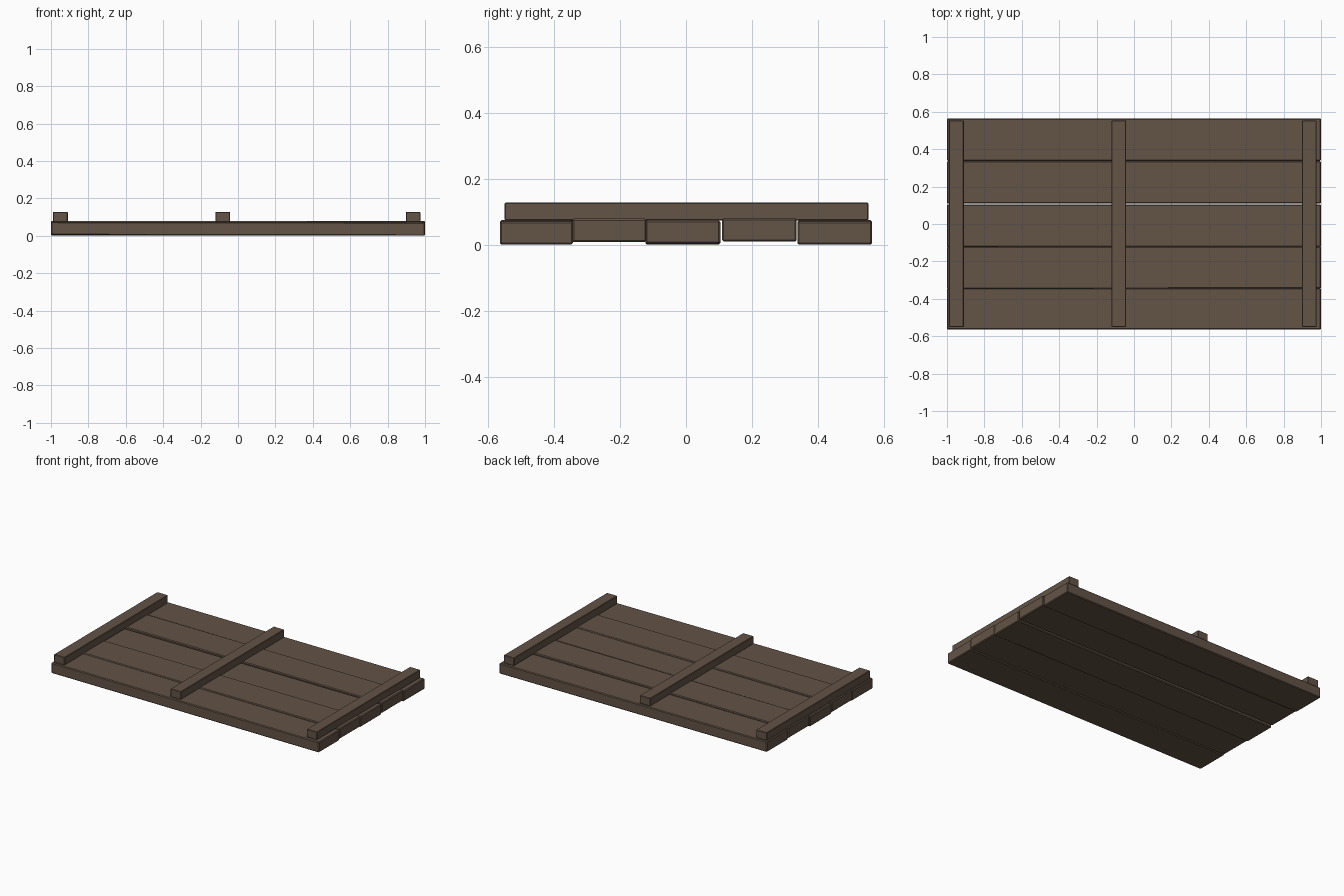
import bpy, math

if "Cube" in bpy.data.objects:
    bpy.data.objects.remove(bpy.data.objects["Cube"])

wood = bpy.data.materials.new("dark brown wood")
wood.diffuse_color = (0.125, 0.088, 0.062, 1)
wood.use_nodes = True
wood.node_tree.nodes["Principled BSDF"].inputs["Base Color"].default_value = wood.diffuse_color


def board(name, x0, x1, y0, y1, z0, z1, tilt=0.0, yaw=0.0, bevel=0.005):
    """Box between the given limits, slightly chamfered and skewed."""
    bpy.ops.mesh.primitive_cube_add(
        size=1, location=((x0 + x1) / 2, (y0 + y1) / 2, (z0 + z1) / 2))
    ob = bpy.context.object
    ob.name = name
    ob.scale = (x1 - x0, y1 - y0, z1 - z0)
    bpy.ops.object.transform_apply(location=False, rotation=False, scale=True)
    ob.rotation_euler = (0, math.radians(tilt), math.radians(yaw))
    mod = ob.modifiers.new("worn edges", 'BEVEL')
    mod.width = bevel
    mod.segments = 1
    ob.data.materials.append(wood)
    return ob


# Five long planks: y range, bottom and top height, tiny tilt and yaw
planks = [
    (-0.565, -0.343, 0.002, 0.073, 0.1, 0.0),
    (-0.346, -0.121, 0.008, 0.079, 0.0, 0.05),
    (-0.123, 0.104, 0.002, 0.073, -0.1, 0.0),
    (0.109, 0.336, 0.010, 0.080, 0.0, 0.0),
    (0.338, 0.565, 0.002, 0.073, 0.1, 0.0),
]
for i, (y0, y1, z0, z1, tilt, yaw) in enumerate(planks):
    board(f"plank_{i + 1}", -1, 1, y0, y1, z0, z1, tilt, yaw)

# Three battens across the planks
for i, (x0, x1) in enumerate([(-0.99, -0.91), (-0.12, -0.042), (0.898, 0.975)]):
    board(f"batten_{i + 1}", x0, x1, -0.55, 0.553, 0.074, 0.128, bevel=0.003)
